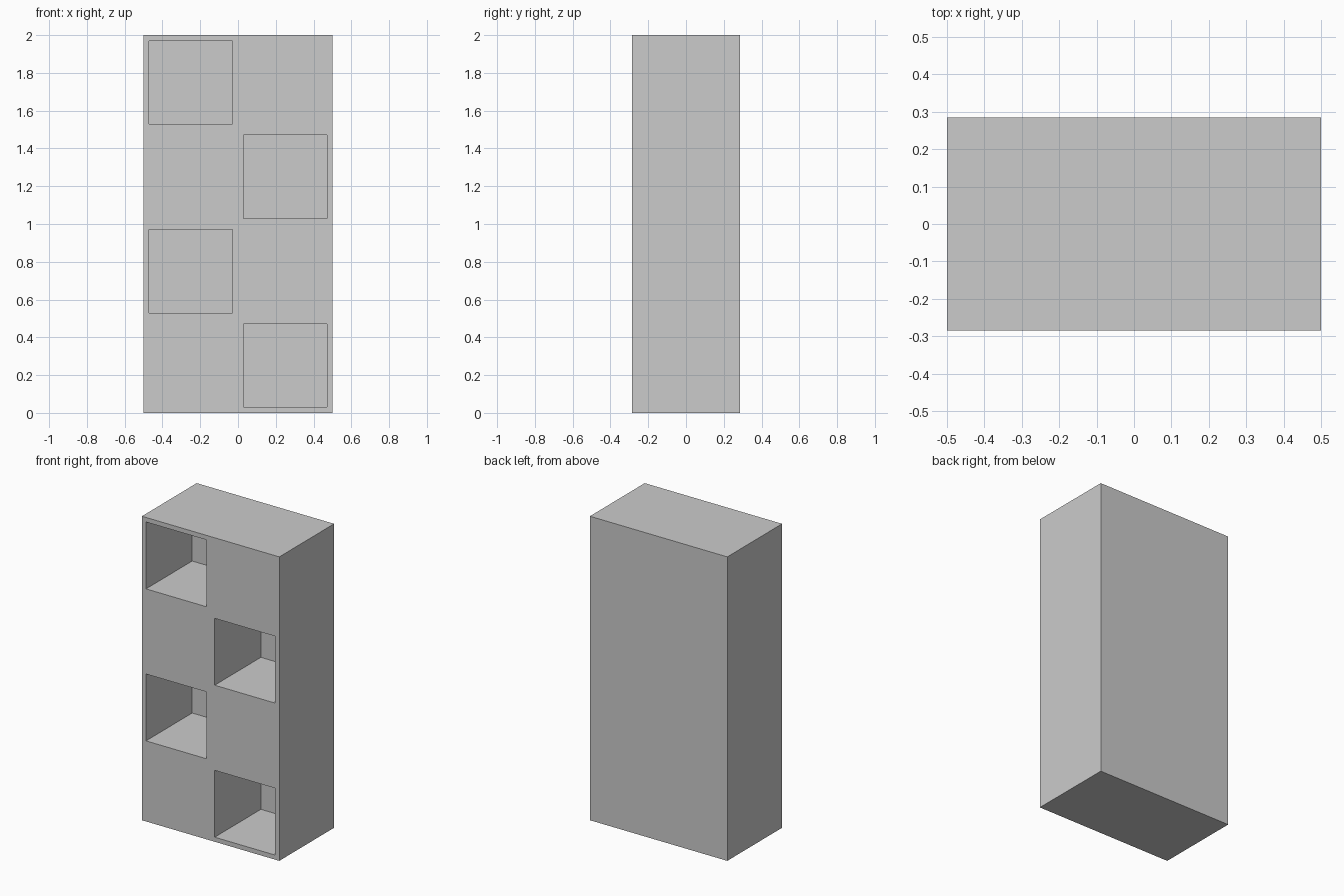
import bpy
import bmesh
from mathutils import Matrix, Vector

WIDTH, DEPTH, HEIGHT = 1.0, 0.57, 2.0
OPENING, RECESS = 0.44, 0.48
FRONT = -DEPTH / 2
OVERSHOOT = 0.1

default = bpy.data.objects.get("Cube")
if default:
    bpy.data.objects.remove(default, do_unlink=True)

grey = bpy.data.materials.new("light_grey")
grey.use_nodes = True
colour = (0.6, 0.6, 0.6, 1)
grey.diffuse_color = colour
grey.node_tree.nodes["Principled BSDF"].inputs["Base Color"].default_value = colour


def make_boxes(name, boxes):
    """One object made of (centre, size) boxes."""
    bm = bmesh.new()
    for centre, size in boxes:
        place = Matrix.Translation(centre) @ Matrix.Diagonal((*size, 1))
        bmesh.ops.create_cube(bm, size=1, matrix=place)
    mesh = bpy.data.meshes.new(name)
    bm.to_mesh(mesh)
    bm.free()
    mesh.materials.append(grey)
    obj = bpy.data.objects.new(name, mesh)
    bpy.context.collection.objects.link(obj)
    return obj


# Solid block
cabinet = make_boxes("cabinet", [(Vector((0, 0, HEIGHT / 2)), (WIDTH, DEPTH, HEIGHT))])

# Four square cubbyholes, staggered left and right up the front
cutter_depth = RECESS + OVERSHOOT
cutter_y = FRONT + RECESS - cutter_depth / 2
rows = 4
holes = []
for row in range(rows):
    side = 1 if row % 2 == 0 else -1
    centre = Vector((side * WIDTH / 4, cutter_y, (row + 0.5) * HEIGHT / rows))
    holes.append((centre, (OPENING, cutter_depth, OPENING)))
cutter = make_boxes("cubbyhole_cutter", holes)
cutter.hide_render = True

cut = cabinet.modifiers.new("cubbyholes", "BOOLEAN")
cut.operation = "DIFFERENCE"
cut.solver = "EXACT"
cut.object = cutter

# Apply the cut and discard the helper
bpy.context.view_layer.objects.active = cabinet
cabinet.select_set(True)
bpy.ops.object.modifier_apply(modifier=cut.name)
bpy.data.objects.remove(cutter, do_unlink=True)
